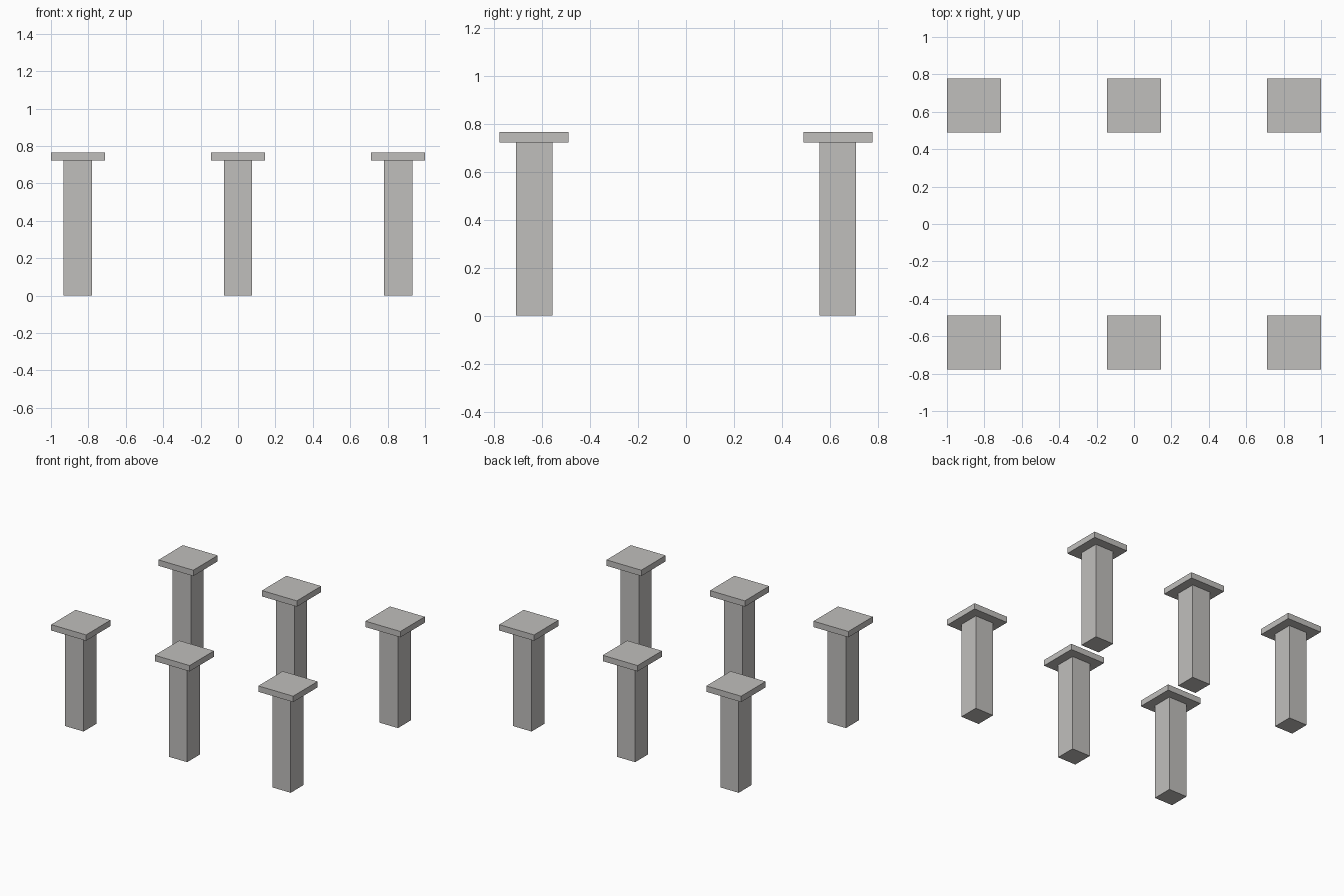
import bpy

if "Cube" in bpy.data.objects:
    bpy.data.objects.remove(bpy.data.objects["Cube"])

stone = bpy.data.materials.new("light_warm_grey_stone")
stone.diffuse_color = (0.53, 0.518, 0.505, 1)
stone.use_nodes = True
stone.node_tree.nodes["Principled BSDF"].inputs["Base Color"].default_value = stone.diffuse_color


def box(name, x, y, z0, z1, width):
    """Square block centred on x, y between two heights."""
    bpy.ops.mesh.primitive_cube_add(size=1, location=(x, y, (z0 + z1) / 2))
    ob = bpy.context.object
    ob.name = name
    ob.scale = (width, width, z1 - z0)
    bpy.ops.object.transform_apply(location=False, rotation=False, scale=True)
    ob.data.materials.append(stone)


# Two rows of three square pillars, each with a wide flat cap
for row, y in (("front", -0.633), ("back", 0.633)):
    for side, x in (("left", -0.856), ("middle", 0), ("right", 0.856)):
        box(f"{row}_{side}_post", x, y, 0, 0.722, 0.152)
        box(f"{row}_{side}_cap", x, y, 0.722, 0.766, 0.288)
